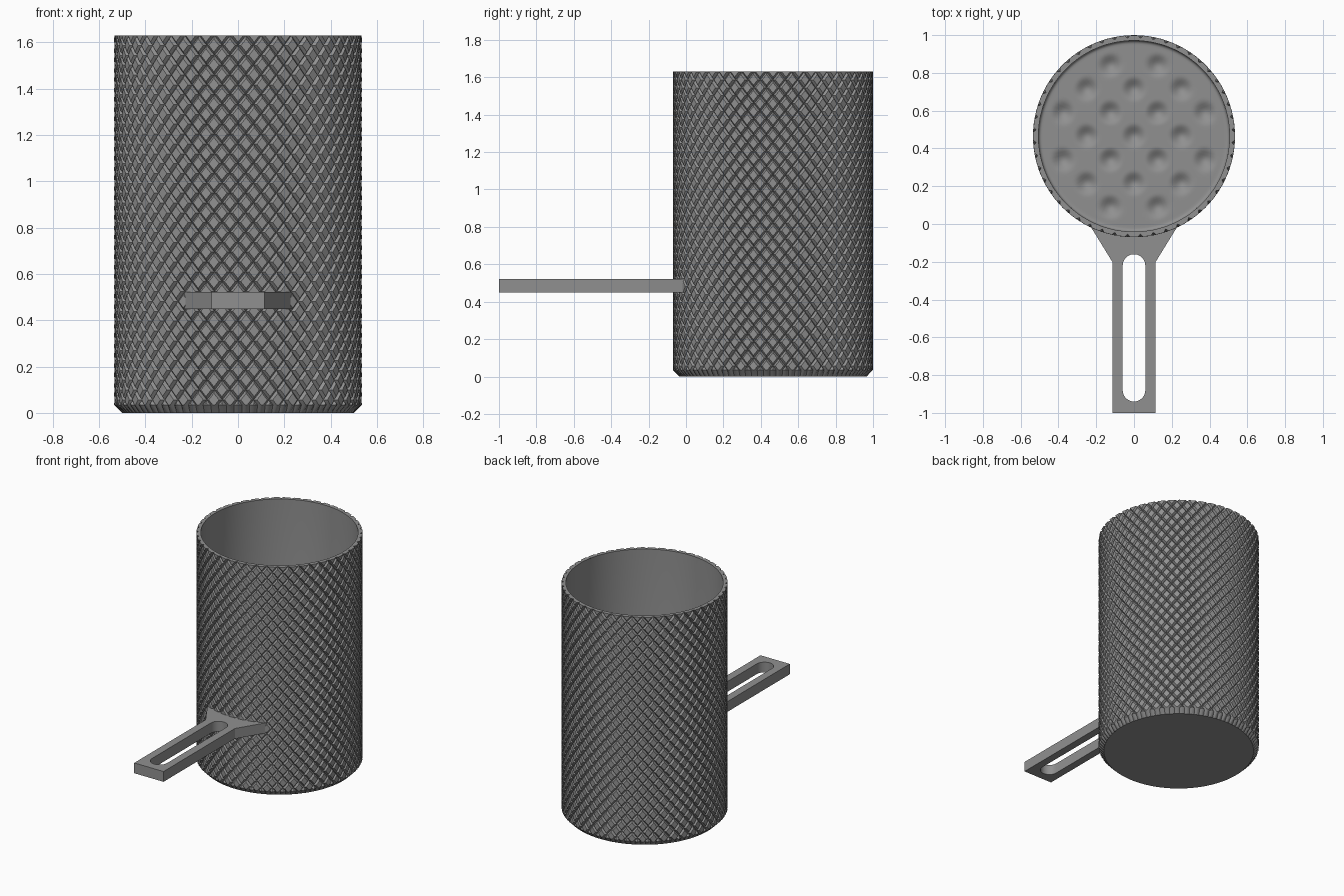
import bpy
import bmesh
from math import sin, cos, pi, hypot, radians, atan2

cube = bpy.data.objects.get("Cube")
if cube:
    bpy.data.objects.remove(cube, do_unlink=True)

CY = 0.465                  # cup axis in y
R, DEPTH = 0.535, 0.015     # outer radius and groove depth
HEIGHT, CHAMFER = 1.63, 0.035
R_IN, FILLET = 0.506, 0.018
FLOOR = 0.07

grey = bpy.data.materials.new("machined grey")
grey.use_nodes = True
grey.diffuse_color = (0.28, 0.28, 0.28, 1)
grey.node_tree.nodes["Principled BSDF"].inputs["Base Color"].default_value = grey.diffuse_color


def finish(obj):
    obj.data.materials.clear()
    obj.data.materials.append(grey)
    bpy.ops.object.select_all(action="DESELECT")
    obj.select_set(True)
    bpy.context.view_layer.objects.active = obj
    bpy.ops.object.shade_smooth_by_angle(angle=radians(30))


def mesh_object(name, bm):
    mesh = bpy.data.meshes.new(name)
    bm.to_mesh(mesh)
    bm.free()
    obj = bpy.data.objects.new(name, mesh)
    obj.location.y = CY
    bpy.context.collection.objects.link(obj)
    finish(obj)


def knurled_sleeve():
    """Diamond lattice, each cell raised, trimmed flat at both ends."""
    bm = bmesh.new()
    columns, half = 96, 0.0425
    rows = int((HEIGHT - CHAMFER) / half) + 4
    grid = {}
    for j in range(rows + 1):
        for i in range(j % 2, columns, 2):
            a = 2 * pi * i / columns
            grid[i, j] = bm.verts.new(((R - DEPTH) * cos(a), (R - DEPTH) * sin(a),
                                       CHAMFER + (j - 1.5) * half))
    cells = []
    for j in range(1, rows):
        for i in range((j + 1) % 2, columns, 2):
            corners = ((i - 1, j), (i, j - 1), (i + 1, j), (i, j + 1))
            cells.append(bm.faces.new([grid[c % columns, r] for c, r in corners]))
    bm.normal_update()
    bmesh.ops.inset_individual(bm, faces=cells, thickness=0.009, depth=DEPTH,
                               use_even_offset=True)
    # Trim, then draw the cut edge in to form the rim and the bottom chamfer
    for z, side, ring_r, ring_z in ((HEIGHT, 1, R_IN, HEIGHT),
                                    (CHAMFER, -1, R - CHAMFER, 0)):
        geom = bm.verts[:] + bm.edges[:] + bm.faces[:]
        bmesh.ops.bisect_plane(bm, geom=geom, dist=1e-5, plane_co=(0, 0, z),
                               plane_no=(0, 0, side), clear_outer=True)
        rim = [e for e in bm.edges if e.is_boundary
               and all(abs(v.co.z - z) < 1e-4 for v in e.verts)]
        new = bmesh.ops.extrude_edge_only(bm, edges=rim)["geom"]
        for v in new:
            if isinstance(v, bmesh.types.BMVert):
                a = atan2(v.co.y, v.co.x)
                v.co = (ring_r * cos(a), ring_r * sin(a), ring_z)
    bmesh.ops.recalc_face_normals(bm, faces=bm.faces[:])
    mesh_object("knurled_sleeve", bm)


def inner_lining():
    """Inside wall, rounded corner and dimpled floor."""
    dimples = [(i * 0.125, j * 0.125) for i in range(-3, 4) for j in range(-3, 4)
               if (i + j) % 2 == 0 and hypot(i, j) < 3.3]

    def floor_z(x, y):
        d = min(hypot(x - u, y - v) for u, v in dimples) / 0.07
        return FLOOR - (0.028 * cos(d * pi / 2) ** 2 if d < 1 else 0)

    profile = [(R_IN, HEIGHT)]
    for k in range(5):
        a = k * pi / 8
        profile.append((R_IN - FILLET * (1 - cos(a)), FLOOR + FILLET * (1 - sin(a))))
    flat, steps, segs = R_IN - FILLET, 44, 144
    profile += [(flat * (1 - k / steps), None) for k in range(1, steps)]
    bm = bmesh.new()
    rings = []
    for r, z in profile:
        ring = []
        for s in range(segs):
            x, y = r * cos(2 * pi * s / segs), r * sin(2 * pi * s / segs)
            ring.append(bm.verts.new((x, y, floor_z(x, y) if z is None else z)))
        rings.append(ring)
    for a, b in zip(rings, rings[1:]):
        for s in range(segs):
            t = (s + 1) % segs
            bm.faces.new((a[s], a[t], b[t], b[s]))
    centre = bm.verts.new((0, 0, floor_z(0, 0)))
    for s in range(segs):
        bm.faces.new((rings[-1][s], rings[-1][(s + 1) % segs], centre))
    mesh_object("inner_lining", bm)


def base_disc():
    bm = bmesh.new()
    bmesh.ops.create_circle(bm, cap_ends=True, segments=144, radius=R - CHAMFER)
    bmesh.ops.reverse_faces(bm, faces=bm.faces[:])
    mesh_object("base_disc", bm)


def handle():
    """Flat slotted bar that flares out to meet the cup."""
    width, flare, root = 0.115, 0.232, R - DEPTH - 0.002
    reach = 0.463           # half angle of the root arc
    arc = [(root * sin(reach * k / 8), CY - root * cos(reach * k / 8))
           for k in range(8, -9, -1)]
    outline = [(-width, -1), (width, -1), (width, -0.2), (flare, -0.01)]
    outline += arc + [(-flare, -0.01), (-width, -0.2)]
    slot_r = 0.06
    slot = [(slot_r * cos(k * pi / 12), -0.22 + slot_r * sin(k * pi / 12))
            for k in range(13)]
    slot += [(-x, -1.1 - y) for x, y in slot]

    curve = bpy.data.curves.new("handle", "CURVE")
    curve.dimensions = "2D"
    curve.fill_mode = "BOTH"
    curve.extrude = 0.0365
    for points in (outline, slot):
        spline = curve.splines.new("POLY")
        spline.points.add(len(points) - 1)
        for p, (x, y) in zip(spline.points, points):
            p.co = (x, y, 0, 1)
        spline.use_cyclic_u = True
    obj = bpy.data.objects.new("handle", curve)
    obj.location.z = 0.485
    bpy.context.collection.objects.link(obj)
    bpy.ops.object.select_all(action="DESELECT")
    obj.select_set(True)
    bpy.context.view_layer.objects.active = obj
    bpy.ops.object.convert(target="MESH")
    finish(bpy.context.view_layer.objects.active)


knurled_sleeve()
inner_lining()
base_disc()
handle()
